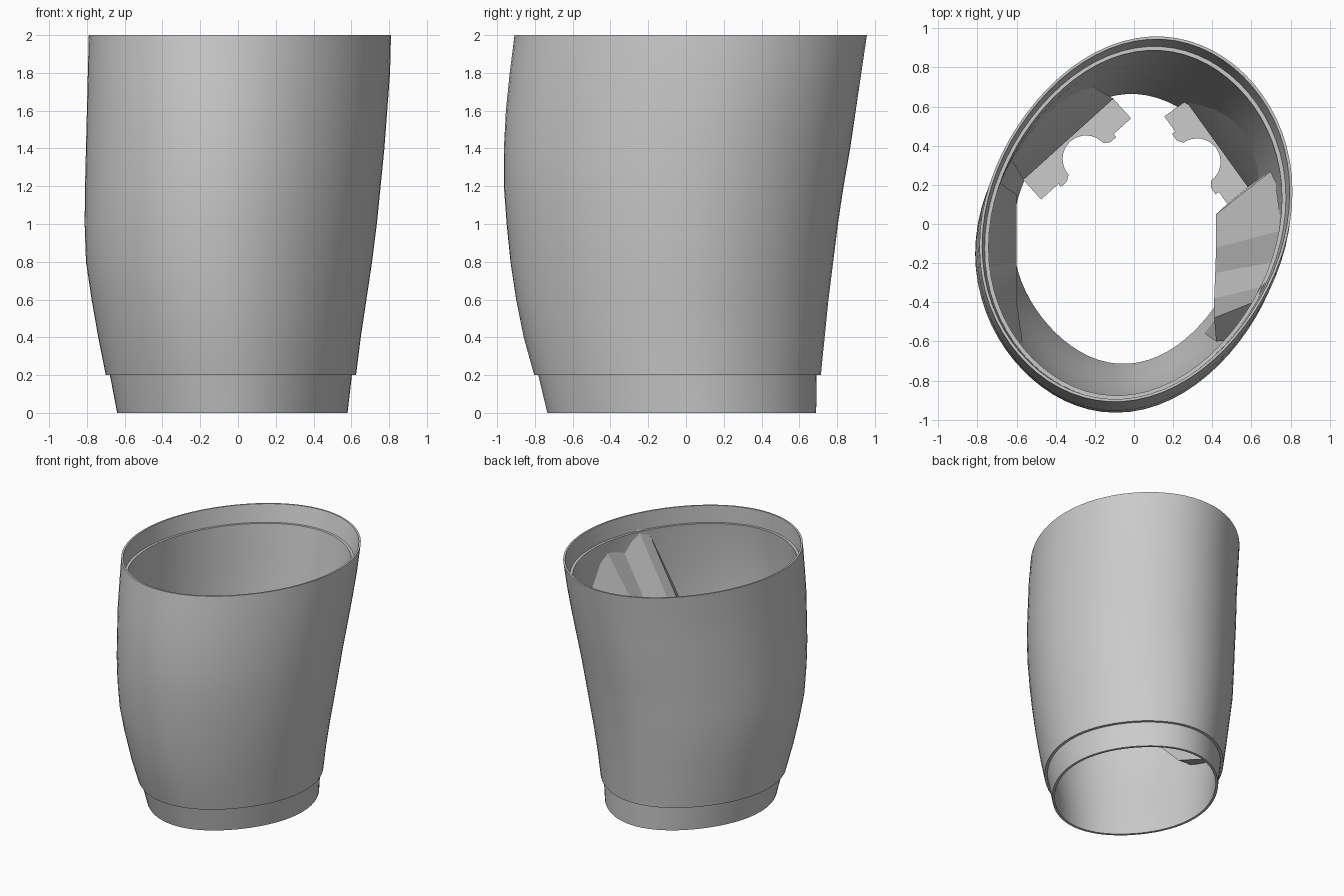
import bpy, bmesh, math
from mathutils import Vector

old = bpy.data.objects.get("Cube")
if old:
    bpy.data.objects.remove(old, do_unlink=True)

grey = bpy.data.materials.new("plain_grey")
grey.use_nodes = True
grey.diffuse_color = (0.6, 0.6, 0.6, 1)
grey.node_tree.nodes["Principled BSDF"].inputs["Base Color"].default_value = (0.6, 0.6, 0.6, 1)

# Oval sections: height, x range, y range, skew of the oval
SECTIONS = [
    (0.0, -0.64, 0.58, -0.735, 0.69, 0.05),
    (0.2, -0.70, 0.625, -0.805, 0.715, 0.05),
    (0.4, -0.74, 0.65, -0.86, 0.735, 0.06),
    (0.6, -0.775, 0.68, -0.90, 0.755, 0.07),
    (0.8, -0.805, 0.71, -0.93, 0.78, 0.08),
    (1.0, -0.812, 0.735, -0.95, 0.805, 0.09),
    (1.2, -0.81, 0.755, -0.965, 0.835, 0.1),
    (1.4, -0.805, 0.775, -0.965, 0.87, 0.11),
    (1.6, -0.80, 0.79, -0.955, 0.90, 0.13),
    (1.8, -0.795, 0.805, -0.935, 0.93, 0.14),
    (2.0, -0.79, 0.81, -0.91, 0.96, 0.15),
]
SIDES = 72


def section(z):
    for low, high in zip(SECTIONS, SECTIONS[1:]):
        if z <= high[0]:
            f = (z - low[0]) / (high[0] - low[0])
            return [p + (q - p) * f for p, q in zip(low, high)][1:]
    return SECTIONS[-1][1:]


def ring(z, inset):
    """Points of the skewed, slightly flattened oval at height z, moved in by inset."""
    x0, x1, y0, y1, skew = section(z)
    a, b = (x1 - x0) / 2 - inset, (y1 - y0) / 2 - inset
    points = []
    for i in range(SIDES):
        t = math.tau * i / SIDES
        flat = 1 - (0.03 - 0.007 * z) * math.sin(2 * t) ** 2
        x = flat * math.cos(t)
        y = skew * x + math.sqrt(1 - skew * skew) * flat * math.sin(t)
        points.append(Vector(((x0 + x1) / 2 + a * x, (y0 + y1) / 2 + b * y, z)))
    return points


def finish(name, bm, angle):
    bmesh.ops.recalc_face_normals(bm, faces=bm.faces)
    mesh = bpy.data.meshes.new(name)
    bm.to_mesh(mesh)
    bm.free()
    mesh.materials.append(grey)
    obj = bpy.data.objects.new(name, mesh)
    bpy.context.collection.objects.link(obj)
    bpy.ops.object.select_all(action='DESELECT')
    obj.select_set(True)
    bpy.context.view_layer.objects.active = obj
    bpy.ops.object.shade_smooth_by_angle(angle=math.radians(angle))


def loft(bm, rows, closed):
    """Bridge rows of points into a tube; closed rows also wrap round."""
    grid = [[bm.verts.new(p) for p in row] for row in rows]
    n = len(grid[0])
    for r, row in enumerate(grid):
        above = grid[(r + 1) % len(grid)]
        for i in range(n if closed else n - 1):
            j = (i + 1) % n
            bm.faces.new((row[i], row[j], above[j], above[i]))
    return grid


# Shell: collar, shoulder, outer wall, rim lip, inner ledge, inner wall
heights = [s[0] for s in SECTIONS]
profile = [(0, 0), (0.2, 0.022)]
profile += [(z, 0) for z in heights[1:]]
profile += [(2, 0.014), (1.86, 0.03), (1.86, 0.05)]
profile += [(z, 0.05) for z in reversed(heights[1:-1])]
profile += [(0, 0.02)]
bm = bmesh.new()
loft(bm, [ring(z, inset) for z, inset in profile], True)
finish("shell", bm, 35)


def wall_point(target, z):
    """Point inside the wall thickness nearest to a plan position."""
    return min(ring(z, 0.035), key=lambda p: (p.xy - Vector(target)).length)


def inside(target, z):
    """The plan position at height z, kept from poking through the wall."""
    wall = wall_point(target, z)
    return wall if wall.xy.length < Vector(target).length else Vector((*target, z))


def pad(name, inner, outer, bases, mids, tops):
    """Sloping lump that grows out of the inner wall."""
    rows = [
        [wall_point(o, z) for o, z in zip(outer, bases)],
        [inside(p, z) for p, z in zip(inner, bases)],
        [inside(p, z) for p, z in zip(inner, mids)],
        [wall_point(o, z) for o, z in zip(outer, tops)],
    ]
    bm = bmesh.new()
    grid = loft(bm, rows, False)
    for end in (0, -1):
        bm.faces.new([row[end] for row in grid])
    finish(name, bm, 20)


# Faceted lump on the +x side
pad("left_lump",
    [(0.42, 0.05), (0.42, -0.12), (0.415, -0.25), (0.41, -0.38), (0.41, -0.48), (0.42, -0.6)],
    [(0.72, 0.25), (0.77, 0.0), (0.77, -0.18), (0.72, -0.32), (0.64, -0.45), (0.5, -0.64)],
    [0.17] * 6, [0.9, 1.15, 1.1, 1.3, 1.3, 1.1], [1.45, 1.8, 1.75, 1.88, 1.85, 1.3])

# Thin web on the -x side, its underside stepping up toward the front
pad("right_web",
    [(-0.6, 0.15), (-0.6, 0.0), (-0.6, -0.2), (-0.6, -0.4), (-0.57, -0.6)],
    [(-0.75, 0.2), (-0.77, 0.0), (-0.78, -0.2), (-0.74, -0.42), (-0.66, -0.62)],
    [0.4, 0.47, 0.55, 0.75, 0.95], [0.7, 0.8, 0.85, 1.1, 1.0], [1.2, 1.3, 1.35, 1.55, 1.3])


def bracket(side, start, end):
    """Flat plate with a half-round notch, and the web rising behind it."""
    a, b = Vector(start), Vector(end)
    mid, u = (a + b) / 2, (b - a).normalized()
    half = (b - a).length / 2
    v = Vector((-u.y, u.x))
    if v.dot(mid) < 0:
        v = -v
    outline = [(-half, 0.0), (-half, 0.14), (half, 0.14), (half, 0.0)]
    # Small shoulders stand beside the notch
    outline += [(0.19, 0.0), (0.19, -0.02), (0.15, -0.02)]
    outline += [(0.12 * math.cos(k * math.pi / 16), 0.12 * math.sin(k * math.pi / 16))
                for k in range(17)]
    outline += [(-0.15, -0.02), (-0.19, -0.02), (-0.19, 0.0)]
    bm = bmesh.new()
    face = bm.faces.new([bm.verts.new((*(mid + u * p + v * q), 0.5)) for p, q in outline])
    lifted = bmesh.ops.extrude_face_region(bm, geom=[face])["geom"]
    bmesh.ops.translate(bm, vec=(0, 0, 0.05),
                        verts=[e for e in lifted if isinstance(e, bmesh.types.BMVert)])
    finish(side + "_bracket", bm, 30)
    back = [mid + u * half * k + v * 0.135 for k in (-1, -0.4, 0.4, 1)]
    pad(side + "_bracket_web", back, [p + v * 0.2 for p in back],
        [0.5] * 4, [0.6] * 4, [1.0, 1.2, 1.2, 1.0])


bracket("right", (-0.475, 0.125), (-0.015, 0.54))
bracket("left", (0.155, 0.55), (0.49, 0.085))
